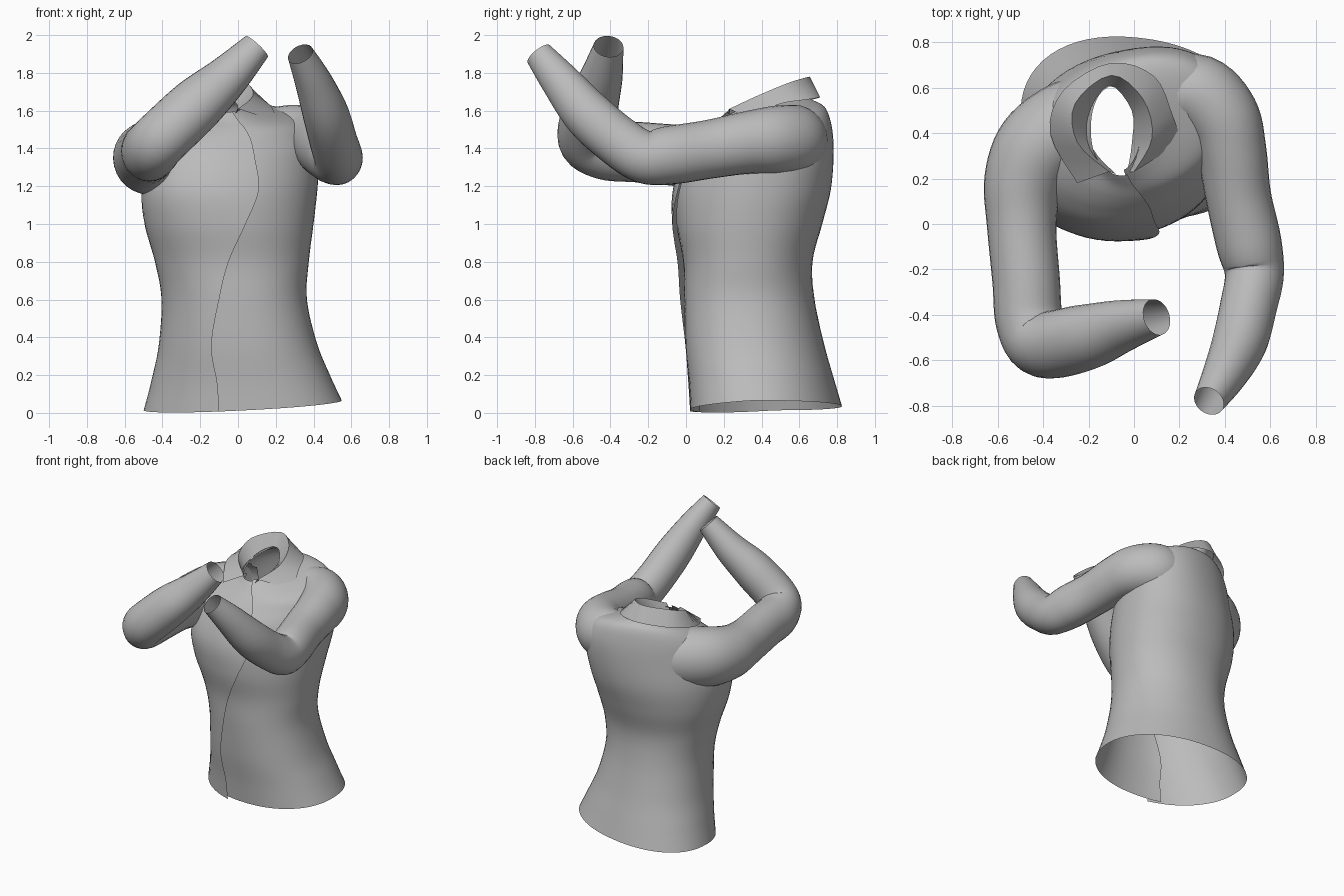
import bpy, bmesh, math
from mathutils import Vector
from mathutils.bvhtree import BVHTree

cube = bpy.data.objects.get("Cube")
if cube:
    bpy.data.objects.remove(cube)

# Single cloth colour
cloth = bpy.data.materials.new("grey_cloth")
cloth.use_nodes = True
GREY = (0.5, 0.5, 0.5, 1)
cloth.diffuse_color = GREY
cloth.node_tree.nodes["Principled BSDF"].inputs["Base Color"].default_value = GREY


def spline(rows, steps):
    """Smooth run of tuples through the given rows."""
    out = []
    for i in range(len(rows) - 1):
        p = [rows[max(0, min(len(rows) - 1, i + k))] for k in (-1, 0, 1, 2)]
        for s in range(steps):
            t = s / steps
            out.append([0.5 * (2 * b + (c - a) * t + (2 * a - 5 * b + 4 * c - d) * t * t
                               + (3 * b - a - 3 * c + d) * t ** 3) for a, b, c, d in zip(*p)])
    return out + [list(rows[-1])]


def skin(grid, wrap=False):
    """Skin a grid of points with quads."""
    bm = bmesh.new()
    vs = [[bm.verts.new(p) for p in row] for row in grid]
    n = len(grid[0])
    for low, high in zip(vs, vs[1:]):
        for j in range(n if wrap else n - 1):
            k = (j + 1) % n
            bm.faces.new((low[j], low[k], high[k], high[j]))
    bm.normal_update()
    return bm


def trim(bm, hidden):
    """Drop the faces buried inside another part."""
    buried = [f for f in bm.faces if all(hidden(v.co) for v in f.verts)]
    bmesh.ops.delete(bm, geom=buried, context="FACES")


def finish(name, bm):
    mesh = bpy.data.meshes.new(name)
    bm.to_mesh(mesh)
    bm.free()
    mesh.materials.append(cloth)
    obj = bpy.data.objects.new(name, mesh)
    bpy.context.collection.objects.link(obj)
    bpy.ops.object.select_all(action="DESELECT")
    obj.select_set(True)
    bpy.context.view_layer.objects.active = obj
    bpy.ops.object.shade_smooth_by_angle(angle=math.radians(50))


def power(v, p):
    return math.copysign(abs(v) ** p, v)


def torso_ring(row, count=64, p=0.92):
    """Open loop that starts under the placket and ends lapped over it."""
    z, x0, x1, y0, y1, shear, tilt, edge = row
    cx, cy, rx, ry = (x0 + x1) / 2, (y0 + y1) / 2, (x1 - x0) / 2, (y1 - y0) / 2
    start = math.asin(max(-1, min(1, power((edge - cx) / rx, 1 / p))))
    hem = max(0, 1 - z / 0.4)
    ring = []
    for i in range(count + 1):
        t = i / count
        a = start - 0.15 + t * (math.tau + 0.15)
        lap = 0.03 * max(0, (t - 0.88) / 0.12)
        x = rx * power(math.sin(a), p)
        y = -ry * power(math.cos(a), p)
        rise = hem * (0.055 * x - 0.03 * max(0, math.cos(a)))
        ring.append((cx + x, cy + y + shear * x - lap, z + tilt * y + rise))
    return ring


# Torso: height, left-right span, front-back span, shear, tilt, placket x
torso = [
    (0.04, -0.50, 0.55, 0.03, 0.82, -0.11, 0, -0.10),
    (0.18, -0.46, 0.49, 0.02, 0.78, -0.10, 0, -0.11),
    (0.36, -0.42, 0.42, 0.0, 0.73, -0.08, 0, -0.14),
    (0.60, -0.405, 0.365, -0.01, 0.68, -0.05, 0, -0.10),
    (0.80, -0.44, 0.375, -0.015, 0.67, 0, 0, -0.05),
    (1.00, -0.495, 0.40, -0.05, 0.72, 0.06, 0, 0.04),
    (1.18, -0.51, 0.42, -0.05, 0.76, 0.13, 0, 0.11),
    (1.36, -0.47, 0.43, 0.015, 0.77, 0.18, 0.04, 0.09),
    (1.48, -0.42, 0.41, 0.085, 0.76, 0.18, 0.12, 0.07),
    (1.56, -0.34, 0.34, 0.14, 0.73, 0.13, 0.20, 0.04),
    (1.605, -0.23, 0.14, 0.19, 0.66, 0.05, 0.24, 0.0),
    (1.64, -0.19, 0.03, 0.23, 0.61, 0.02, 0.26, -0.03),
]
body = skin([torso_ring(r) for r in spline(torso, 6)])
body_tree = BVHTree.FromBMesh(body)


def inside_body(point):
    hit, normal, _, _ = body_tree.find_nearest(point)
    return (point - hit).dot(normal) < -0.012


def sleeve(name, path, sides=28, flat=0.93):
    """Tube of changing radius along a bent arm, opened into the body."""
    rows = spline(path, 6)
    pts = [Vector(r[:3]) for r in rows]
    normal = Vector((0, 0, 1))
    grid = []
    for i, (c, row) in enumerate(zip(pts, rows)):
        along = (pts[min(i + 1, len(pts) - 1)] - pts[max(i - 1, 0)]).normalized()
        normal = (normal - along * normal.dot(along)).normalized()
        side = along.cross(normal)
        ring = []
        for j in range(sides):
            a = math.tau * j / sides
            ring.append(c + row[3] * (normal * math.cos(a) + side * flat * math.sin(a)))
        grid.append(ring)
    tube = skin(grid, wrap=True)
    trim(tube, inside_body)
    finish(name, tube)
    opening = (pts[1] - pts[0]).normalized()

    def inside_sleeve(point):
        return ((point - pts[0]).dot(opening) > 0.02 and
                any((point - c).length < r[3] * flat - 0.012 for c, r in zip(pts, rows)))
    trim(body, inside_sleeve)


# Sleeves: centre line and radius from shoulder to cuff
sleeve("left_sleeve", [
    (0.14, 0.57, 1.44, 0.17), (0.28, 0.575, 1.445, 0.185), (0.385, 0.47, 1.445, 0.18),
    (0.43, 0.32, 1.43, 0.165), (0.46, 0.12, 1.395, 0.155), (0.505, -0.08, 1.365, 0.155),
    (0.53, -0.22, 1.355, 0.14), (0.505, -0.36, 1.44, 0.135), (0.465, -0.52, 1.58, 0.13),
    (0.40, -0.66, 1.75, 0.105), (0.33, -0.78, 1.90, 0.075)])
sleeve("right_sleeve", [
    (-0.16, 0.48, 1.36, 0.20), (-0.29, 0.43, 1.36, 0.215), (-0.42, 0.33, 1.355, 0.21),
    (-0.485, 0.18, 1.35, 0.19), (-0.495, 0.0, 1.36, 0.165), (-0.475, -0.25, 1.38, 0.16),
    (-0.46, -0.43, 1.395, 0.16), (-0.40, -0.53, 1.46, 0.155), (-0.22, -0.50, 1.63, 0.15),
    (-0.06, -0.45, 1.775, 0.12), (0.10, -0.41, 1.94, 0.083)])
finish("shirt_body", body)

# Collar: stand base, fold crest and fallen edge, right front to left front
base = [(-0.08, 0.22, 1.56), (-0.18, 0.33, 1.58), (-0.20, 0.47, 1.63), (-0.11, 0.61, 1.68),
        (-0.01, 0.50, 1.64), (-0.01, 0.35, 1.59), (-0.03, 0.23, 1.56)]
crest = [(-0.11, 0.23, 1.61), (-0.25, 0.36, 1.67), (-0.26, 0.53, 1.74), (-0.10, 0.655, 1.78),
         (0.04, 0.55, 1.75), (0.08, 0.38, 1.68), (0.0, 0.23, 1.61)]
fall = [(-0.25, 0.18, 1.54), (-0.37, 0.40, 1.60), (-0.31, 0.59, 1.64), (-0.10, 0.71, 1.67),
        (0.09, 0.65, 1.66), (0.17, 0.48, 1.63), (0.21, 0.36, 1.54)]
finish("collar", skin([spline(row, 4) for row in (base, crest, fall)]))
